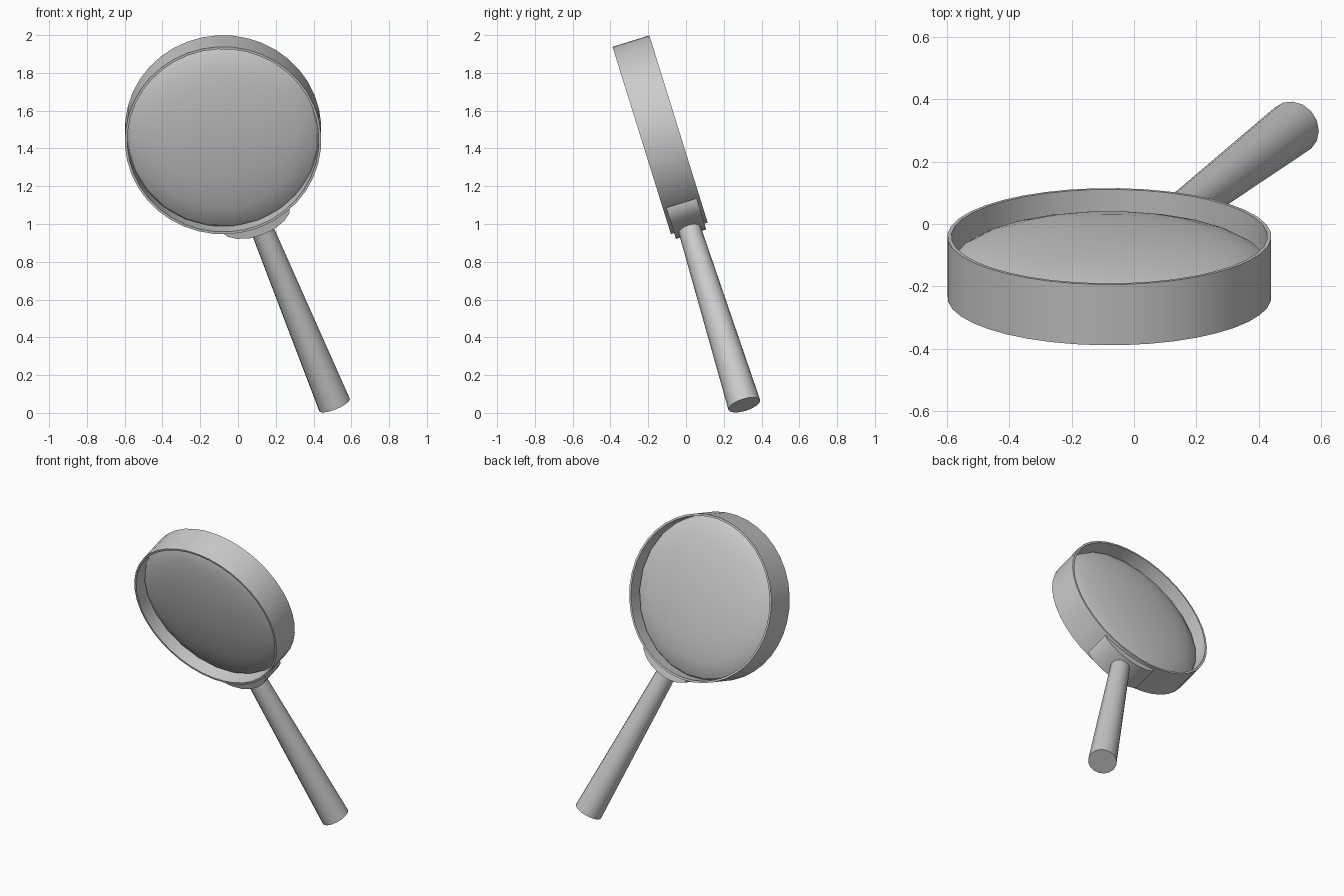
import bpy, bmesh
from math import radians, sin, cos, pi
from mathutils import Matrix, Vector

if "Cube" in bpy.data.objects:
    bpy.data.objects.remove(bpy.data.objects["Cube"])

TILT = radians(17.3)      # whole glass leans towards the front
SWING = radians(21.5)     # handle swings to the right
# local frame: lens centre at origin, lens axis = y, handle pointing along -z
FRAME = (Matrix.Translation((-0.079, -0.137, 1.4725))
         @ Matrix.Rotation(TILT, 4, 'X') @ Matrix.Rotation(-SWING, 4, 'Y'))


def finish(name, bm):
    bmesh.ops.recalc_face_normals(bm, faces=bm.faces)
    mesh = bpy.data.meshes.new(name)
    bm.to_mesh(mesh)
    bm.free()
    ob = bpy.data.objects.new(name, mesh)
    bpy.context.collection.objects.link(ob)
    ob.matrix_world = FRAME
    bpy.ops.object.select_all(action='DESELECT')
    ob.select_set(True)
    bpy.context.view_layer.objects.active = ob
    bpy.ops.object.shade_smooth_by_angle(angle=radians(30))
    return ob


def lathe(name, profile, axis, steps, closed):
    """Spin a profile (list of 3D points) around an axis through the origin."""
    bm = bmesh.new()
    vs = [bm.verts.new(p) for p in profile]
    n = len(vs)
    es = [bm.edges.new((vs[i], vs[(i + 1) % n])) for i in range(n if closed else n - 1)]
    bmesh.ops.spin(bm, geom=vs + es, cent=(0, 0, 0), axis=axis, angle=2 * pi,
                   steps=steps, use_merge=True)
    bmesh.ops.remove_doubles(bm, verts=bm.verts, dist=1e-5)
    return finish(name, bm)


# rim: thin-walled hoop around the lens
H = 0.102
lathe("rim", [(0.52, -H, 0), (0.52, H, 0), (0.507, H, 0), (0.507, -H, 0)],
      (0, 1, 0), 40, True)

# lens: flattened sphere inside the rim
bm = bmesh.new()
bmesh.ops.create_uvsphere(bm, u_segments=24, v_segments=14, radius=1.0)
bmesh.ops.transform(bm, verts=bm.verts,
                    matrix=Matrix.Diagonal((0.51, 0.1, 0.51, 1))
                    @ Matrix.Rotation(pi / 2, 4, 'X'))
finish("lens", bm)

# collar: curved block hugging the rim where the handle joins
half = [(0, 0.568), (7, 0.566), (14, 0.556), (19, 0.54), (21.5, 0.518)]
outer = [(-a, r) for a, r in reversed(half[1:])] + half
inner = [(a, 0.512) for a in (18, 9, 0, -9, -18)]
bm = bmesh.new()
pts = [Vector((r * sin(radians(a)), -0.084, -r * cos(radians(a)))) for a, r in outer + inner]
face = bm.faces.new([bm.verts.new(p) for p in pts])
ext = bmesh.ops.extrude_face_region(bm, geom=[face], use_keep_orig=True)
bmesh.ops.translate(bm, vec=(0, 0.168, 0),
                    verts=[g for g in ext['geom'] if isinstance(g, bmesh.types.BMVert)])
finish("collar", bm)

# handle: tapered rod, wider at the butt
lathe("handle", [(0, 0, -0.54), (0.06, 0, -0.54), (0.088, 0, -1.61), (0, 0, -1.61)],
      (0, 0, 1), 16, False)
